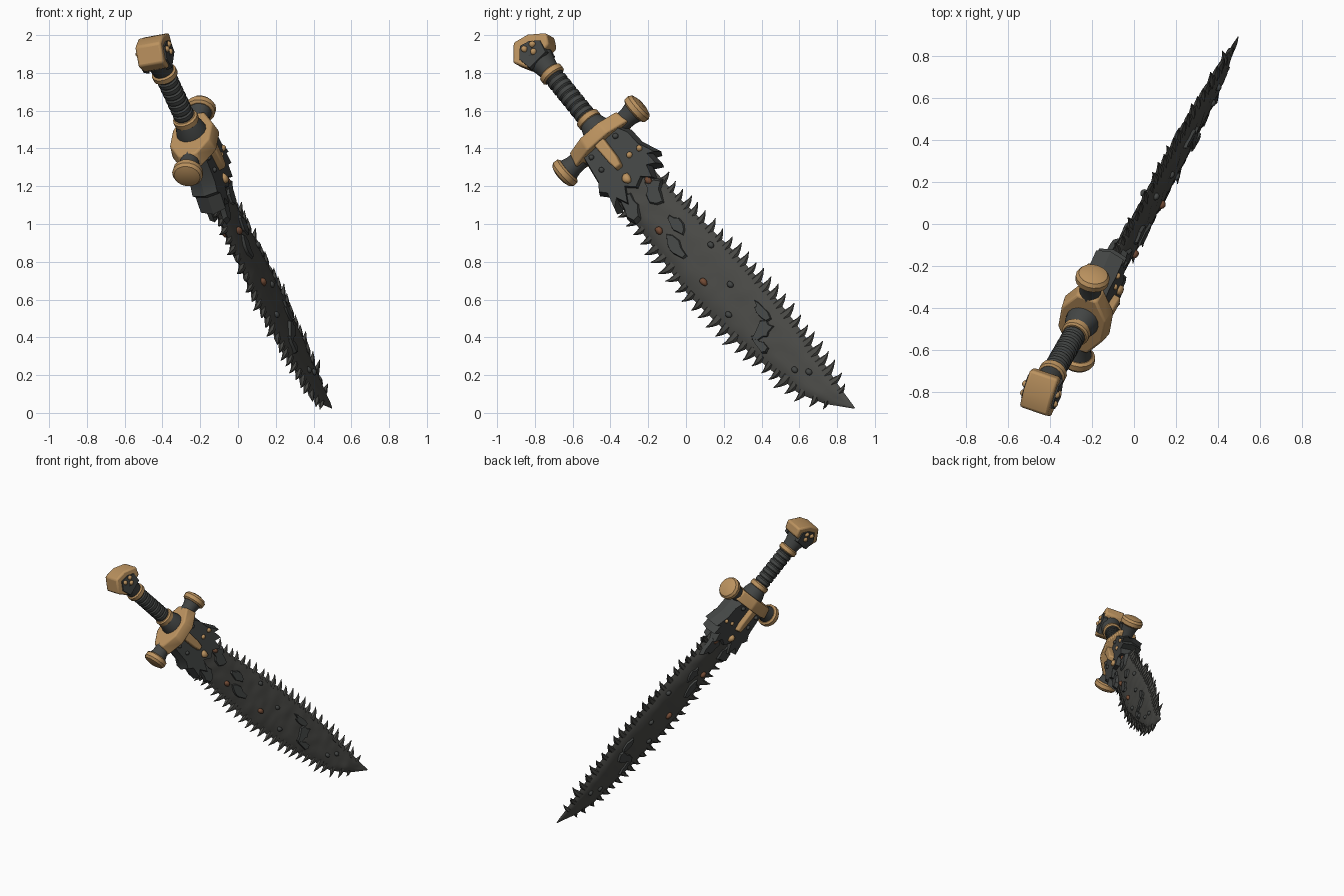
import bpy, bmesh, math, random
from mathutils import Vector, Matrix, noise

random.seed(7)
if "Cube" in bpy.data.objects:
    bpy.data.objects.remove(bpy.data.objects["Cube"])


def material(name, rgb):
    m = bpy.data.materials.new(name)
    m.use_nodes = True
    m.diffuse_color = (*rgb, 1)
    m.node_tree.nodes["Principled BSDF"].inputs["Base Color"].default_value = (*rgb, 1)
    return m


IRON = material("blade iron", (0.066, 0.066, 0.06))
STEEL = material("dark steel", (0.056, 0.06, 0.058))
BRASS = material("aged brass", (0.50, 0.29, 0.115))
RUST = material("rust", (0.17, 0.07, 0.035))

# Sword frame: x runs to the tip, y across the blade, z out of its flat side
along = Vector((0.342, 0.592, -0.733)).normalized()
flat = Vector((0.930, -0.322, 0.174))
flat = (flat - along * flat.dot(along)).normalized()
across = flat.cross(along)
FRAME = Matrix((along, across, flat)).transposed().to_4x4()
FRAME.translation = (-0.232, -0.45, 1.44)


def finish(name, bm, mat, bevel=0.0, angle=35):
    bmesh.ops.recalc_face_normals(bm, faces=bm.faces)
    me = bpy.data.meshes.new(name)
    bm.to_mesh(me)
    bm.free()
    me.transform(FRAME)
    me.materials.append(mat)
    ob = bpy.data.objects.new(name, me)
    bpy.context.collection.objects.link(ob)
    if bevel:
        mod = ob.modifiers.new("worn edges", "BEVEL")
        mod.width, mod.segments = bevel, 2
    bpy.ops.object.select_all(action="DESELECT")
    ob.select_set(True)
    bpy.context.view_layer.objects.active = ob
    bpy.ops.object.shade_smooth_by_angle(angle=math.radians(angle))
    return ob


def skin(bm, rings):
    """Join rings of points into a closed skin."""
    rows = [[bm.verts.new(p) for p in ring] for ring in rings]
    n = len(rows[0])
    for a, b in zip(rows, rows[1:]):
        for i in range(n):
            bm.faces.new((a[i], a[(i + 1) % n], b[(i + 1) % n], b[i]))
    bm.faces.new(rows[0])
    bm.faces.new(rows[-1])


def place(axis, v, a, b):
    return ((v, a, b), (a, v, b), (a, b, v))[axis]


def prism(name, pts, lo, hi, mat, axis=2, bevel=0.0, taper=1.0):
    bm = bmesh.new()
    c = sum((Vector(p) for p in pts), Vector((0, 0))) / len(pts)
    top = [c + (Vector(p) - c) * taper for p in pts]
    skin(bm, [[place(axis, lo, *p) for p in pts], [place(axis, hi, *p) for p in top]])
    return finish(name, bm, mat, bevel)


def turned(name, profile, mat, axis=0, centre=(0, 0), sides=16, squash=1.0):
    bm = bmesh.new()
    ring = [math.tau * i / sides for i in range(sides)]
    skin(bm, [[place(axis, v, centre[0] + r * math.cos(a),
                     centre[1] + r * squash * math.sin(a)) for a in ring]
              for v, r in profile])
    return finish(name, bm, mat)


def lump(name, x, y, z, r, mat, stretch=1.0):
    bm = bmesh.new()
    bmesh.ops.create_icosphere(bm, subdivisions=2, radius=r)
    for v in bm.verts:
        v.co *= 1 + 0.25 * noise.noise(v.co * 40 + Vector((x, y, z)) * 9)
        v.co.x *= stretch
        v.co += Vector((x, y, z))
    finish(name, bm, mat, angle=50)


def lerp(table, x):
    for (x0, y0), (x1, y1) in zip(table, table[1:]):
        if x <= x1:
            return y0 + (y1 - y0) * (x - x0) / (x1 - x0)
    return table[-1][1]


# Blade: lens section swept between two edge curves
UPPER = [(0.2, 0.12), (0.5, 0.13), (0.94, 0.18), (1.3, 0.2), (1.49, 0.198),
         (1.78, 0.18), (1.92, 0.167), (2.075, 0.16)]
LOWER = [(0.2, -0.14), (0.5, -0.135), (0.97, -0.155), (1.33, -0.115), (1.51, -0.08),
         (1.81, -0.025), (1.95, 0.05), (2.075, 0.152)]


def blade_half(x):
    return lerp([(0.2, 0.042), (0.6, 0.034), (1.5, 0.026), (1.9, 0.018), (2.075, 0.003)], x)


bm = bmesh.new()
rings, COLS = [], 10
for i in range(95):
    x = 0.2 + 1.875 * i / 94
    up, low, h = lerp(UPPER, x), lerp(LOWER, x), blade_half(x)
    ring = []
    for k in range(2 * COLS):
        v = k / COLS if k <= COLS else 2 - k / COLS
        side = 0 if k in (0, COLS) else (1 if k < COLS else -1)
        z = side * h * min(1, 0.25 + 3 * min(v, 1 - v))
        y = low + (up - low) * v
        z += side * 0.006 * noise.noise(Vector((x * 14, y * 14, side * 5)))
        ring.append((x, y, z))
    rings.append(ring)
skin(bm, rings)
finish("blade", bm, IRON)

# Saw teeth: hooked spikes along both edges
for edge, sgn, name in ((UPPER, 1, "upper_teeth"), (LOWER, -1, "lower_teeth")):
    bm = bmesh.new()
    x = 0.40
    while x < 1.98:
        y = lerp(edge, x)
        slope = (lerp(edge, x + 0.02) - lerp(edge, x - 0.02)) / 0.04
        out = Vector((-slope * sgn, sgn, 0)).normalized()
        run = Vector((1, slope, 0)).normalized()
        size = random.uniform(0.85, 1.2) * min(1, (2.14 - x) / 0.3)
        lean = random.uniform(-0.012, 0.012)
        rows = []
        for d, r, hook in ((-0.03, 0.026, 0), (0.006, 0.020, 0), (0.03, 0.011, 0.006),
                           (0.054, 0.002, 0.018)):
            c = Vector((x, y, lean * max(d, 0) * 30)) + out * d * size - run * hook * size
            rows.append([c + run * r * size * math.cos(a) + Vector((0, 0, 0.75 * r * math.sin(a)))
                         for a in (math.tau * j / 6 for j in range(6))])
        skin(bm, rows)
        x += random.uniform(0.058, 0.072)
    finish(name, bm, IRON)


def ragged(name, x, y, rx, ry, sgn, mat=STEEL, lift=0.012):
    """Torn scab of metal lying on one flat of the blade."""
    pts, n = [], 11
    for i in range(n):
        k = random.uniform(0.45, 1.1)
        a = math.tau * i / n
        pts.append((x + rx * k * math.cos(a), y + ry * k * math.sin(a)))
    h = blade_half(x)
    prism(name, pts, sgn * (h - 0.015), sgn * (h + lift), mat, taper=0.8)


for sgn, tag in ((1, "near"), (-1, "far")):
    for x, y, rx, ry in ((0.42, 0.06, 0.1, 0.07), (0.40, -0.09, 0.1, 0.07),
                         (0.64, 0.03, 0.09, 0.05), (0.74, -0.05, 0.10, 0.05),
                         (1.33, 0.1, 0.09, 0.03), (1.42, 0.04, 0.06, 0.08),
                         (1.48, -0.02, 0.09, 0.03)):
        ragged(f"{tag}_scab", x, y, rx, ry, sgn)
    for x, y in ((0.30, -0.01), (0.61, -0.055), (0.99, -0.042), (0.36, 0.07)):
        lump(f"{tag}_rust_spot", x, y, sgn * (blade_half(x) + 0.004), 0.018, RUST, 1.4)
    for x, y in ((1.10, 0.06), (1.70, 0.04), (1.76, 0.09), (0.86, 0.11), (1.22, -0.05)):
        lump(f"{tag}_blister", x, y, sgn * blade_half(x), 0.016, STEEL, 1.3)

# Heavy block at the blade root with a torn end
ROOT = [(0.0, -0.13), (0.0, 0.13), (0.07, 0.165), (0.16, 0.17), (0.27, 0.215), (0.25, 0.175),
        (0.33, 0.18), (0.30, 0.13), (0.38, 0.11), (0.33, 0.06), (0.36, 0.0), (0.31, -0.05),
        (0.40, -0.10), (0.33, -0.13), (0.37, -0.18), (0.27, -0.155), (0.23, -0.19), (0.18, -0.155)]
for sgn, tag in ((1, "near"), (-1, "far")):
    prism(f"{tag}_root_block", ROOT, 0, sgn * 0.07, STEEL, taper=0.9)
    prism(f"{tag}_tongue", [(0, -0.035), (0, 0.035), (0.16, 0.03), (0.22, 0.018),
                            (0.22, -0.022), (0.16, -0.03)],
          sgn * 0.05, sgn * 0.105, BRASS, bevel=0.008, taper=0.85)
    for x, y in ((0.06, 0.085), (0.20, 0.145), (0.06, -0.085), (0.15, -0.085), (0.19, 0.08)):
        lump(f"{tag}_rivet", x, y, sgn * 0.07, 0.016, BRASS if x > 0.18 else STEEL)
    lump(f"{tag}_brass_drip", 0.28, -0.01, sgn * 0.07, 0.024, BRASS, 1.3)

# Cross guard: broad faceted plate, arms and domed caps
prism("guard_plate", [(-0.185, -0.055), (-0.07, -0.125), (0.07, -0.125), (0.185, -0.055),
                      (0.185, 0.055), (0.07, 0.125), (-0.07, 0.125), (-0.185, 0.055)],
      0.035, -0.05, BRASS, axis=0, bevel=0.01, taper=0.9)
for sgn, tag in ((1, "upper"), (-1, "lower")):
    turned(f"{tag}_guard_arm", [(sgn * 0.14, 0.05), (sgn * 0.2, 0.054), (sgn * 0.245, 0.066)],
           STEEL, axis=1)
    turned(f"{tag}_guard_cap", [(sgn * y, r) for y, r in
                                ((0.23, 0.066), (0.24, 0.08), (0.268, 0.082), (0.285, 0.07),
                                 (0.295, 0.04))], BRASS, axis=1)

# Grip: collar, wrapped handle and rings
GRIP = (0.02, 0)
turned("grip_collar", [(-0.03, 0.085), (-0.075, 0.078), (-0.12, 0.062)], STEEL, 0, GRIP)
wrap = []
for i in range(9):
    x = -0.12 - i * 0.039
    wrap += [(x, 0.049), (x - 0.008, 0.056), (x - 0.030, 0.056)]
turned("wrapped_grip", wrap, STEEL, 0, GRIP)
for x, name in ((-0.135, "lower_grip_ring"), (-0.465, "upper_grip_ring")):
    turned(name, [(x + 0.022, 0.058), (x + 0.014, 0.068), (x - 0.014, 0.068),
                  (x - 0.022, 0.058)], BRASS, 0, GRIP)

# Pommel: flared neck and angular brass head with dark cheeks
turned("pommel_neck", [(-0.47, 0.054), (-0.52, 0.062), (-0.60, 0.085)], STEEL, 0, GRIP)
HEAD = [(-0.56, -0.055), (-0.635, -0.095), (-0.718, -0.025), (-0.70, 0.06),
        (-0.635, 0.145), (-0.575, 0.115)]
prism("pommel_head", HEAD, -0.072, 0.072, BRASS, bevel=0.012)
CHEEK = [(-0.54, -0.045), (-0.62, -0.06), (-0.68, -0.01), (-0.665, 0.05),
         (-0.625, 0.10), (-0.55, 0.085)]
for sgn, tag in ((1, "near"), (-1, "far")):
    prism(f"{tag}_pommel_cheek", CHEEK, sgn * 0.05, sgn * 0.08, STEEL, taper=0.92)
    for x, y in ((-0.635, 0.05), (-0.645, 0.0), (-0.60, 0.03)):
        lump(f"{tag}_pommel_stud", x, y, sgn * 0.078, 0.018, BRASS)
